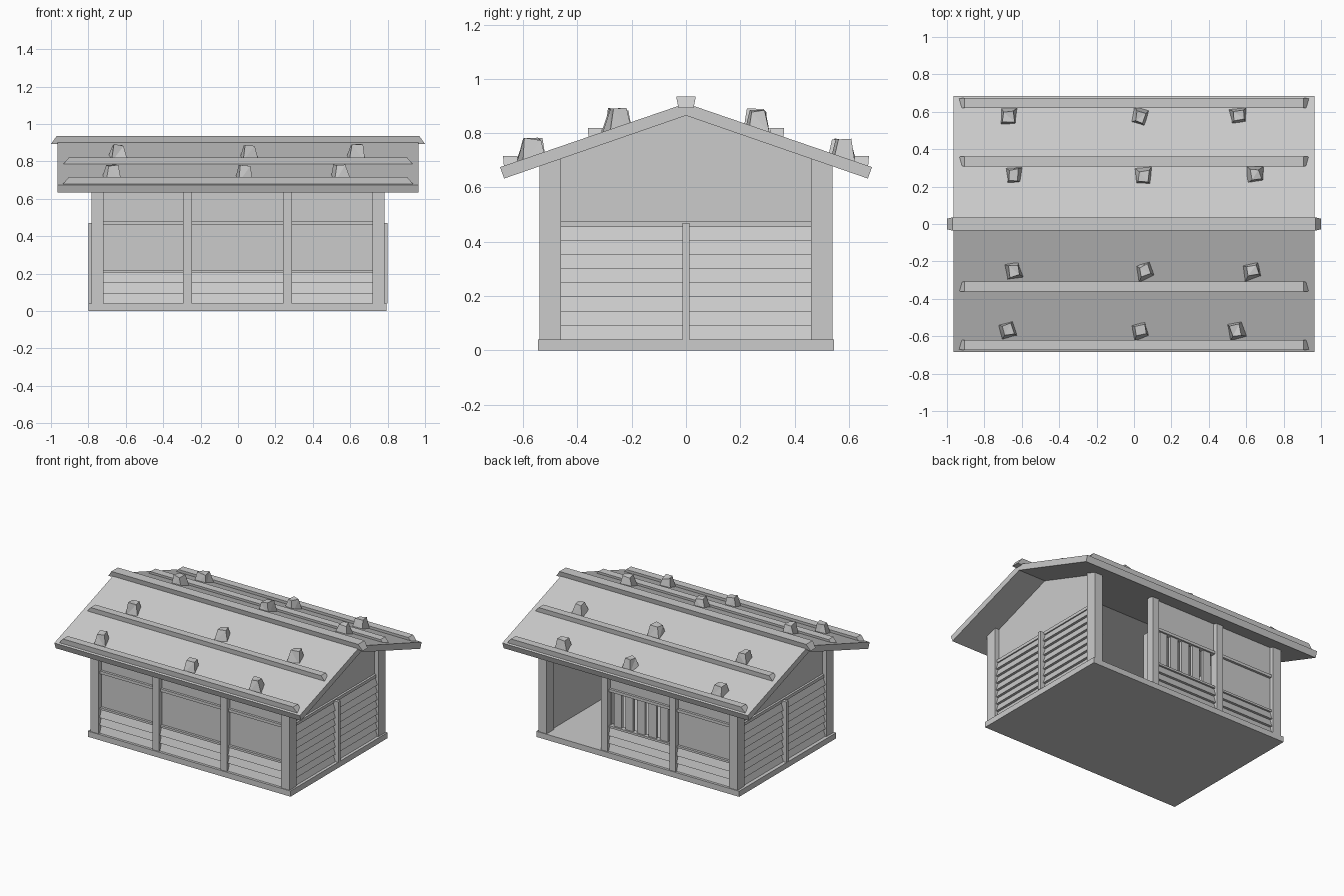
import bpy, bmesh, random
from mathutils import Matrix, Vector

cube = bpy.data.objects.get("Cube")
if cube:
    bpy.data.objects.remove(cube, do_unlink=True)

grey = bpy.data.materials.new("plain grey")
grey.use_nodes = True
tone = (0.6, 0.6, 0.6, 1)
grey.diffuse_color = tone
grey.node_tree.nodes["Principled BSDF"].inputs["Base Color"].default_value = tone


def finish(name, bm):
    bmesh.ops.recalc_face_normals(bm, faces=bm.faces)
    mesh = bpy.data.meshes.new(name)
    bm.to_mesh(mesh)
    bm.free()
    mesh.materials.append(grey)
    obj = bpy.data.objects.new(name, mesh)
    bpy.context.collection.objects.link(obj)
    return obj


def loft(name, low, high):
    """Closed solid between two matching outlines."""
    bm = bmesh.new()
    a = [bm.verts.new(p) for p in low]
    b = [bm.verts.new(p) for p in high]
    bm.faces.new(a)
    bm.faces.new(b)
    for i in range(len(a)):
        j = (i + 1) % len(a)
        bm.faces.new((a[i], a[j], b[j], b[i]))
    return finish(name, bm)


def prism(name, axis, profile, start, end):
    """Profile of (across, z) points pushed along x or y."""
    def place(t):
        return [(t, u, z) if axis == "x" else (u, t, z) for u, z in profile]
    return loft(name, place(start), place(end))


def box(name, x0, x1, y0, y1, z0, z1):
    return prism(name, "x", [(y0, z0), (y1, z0), (y1, z1), (y0, z1)], x0, x1)


def batten(name, y, half, length, inset, z0, z1, flare):
    """Roof pole with slanted ends and a wider top."""
    def ring(l, h, z):
        return [(-l, y - h, z), (l, y - h, z), (l, y + h, z), (-l, y + h, z)]
    loft(name, ring(length, half - flare, z0), ring(length - inset, half, z1))


def boards(name, axis, side, face, start, end, count, pitch):
    """Overlapping wedge boards, thick at the lower edge."""
    for i in range(count):
        z = FLOOR + i * pitch
        wedge = [(side * (face - 0.02), z), (side * (face + 0.022), z),
                 (side * (face + 0.004), z + pitch), (side * (face - 0.02), z + pitch)]
        prism(f"{name}_{i + 1}", axis, wedge, start, end)


FLOOR, EAVE_Z = 0.04, 0.69
SLOPE = 0.346

# Base slab
box("base", -0.8, 0.795, -0.545, 0.545, 0, FLOOR)

# Corner posts
for sx in (-1, 1):
    for sy in (-1, 1):
        xs = sorted((sx * 0.718, sx * 0.783))
        ys = sorted((sy * 0.46, sy * 0.54))
        box("corner_post", *xs, *ys, FLOOR, 0.715)

# Long walls in three bays
bays = [(-0.72, -0.295), (-0.245, 0.24), (0.29, 0.72)]
for sy, side in ((-1, "front"), (1, "back")):
    def strip(name, x0, x1, d0, d1, z0, z1):
        return box(f"{side}_{name}", x0, x1, *sorted((sy * d0, sy * d1)), z0, z1)

    for x0, x1 in ((-0.295, -0.245), (0.24, 0.29)):
        strip("middle_post", x0, x1, 0.48, 0.538, FLOOR, EAVE_Z)
    for n, (x0, x1) in enumerate(bays):
        if side == "back" and n == 2:
            continue  # open doorway
        boards(f"{side}_board_{n + 1}", "x", sy, 0.505, x0, x1, 3, 0.055)
        strip("lower_rail", x0, x1, 0.485, 0.522, 0.205, 0.22)
        strip("upper_rail", x0, x1, 0.485, 0.522, 0.46, 0.48)
        if side == "back" and n == 1:
            # Slatted window
            strip("upper_panel", x0, x1, 0.485, 0.505, 0.48, 0.7)
            gap = 0.03
            width = (x1 - x0 - 6 * gap) / 5
            for i in range(5):
                left = x0 + gap + i * (width + gap)
                strip("window_slat", left, left + width, 0.49, 0.51, 0.22, 0.46)
        else:
            strip("panel", x0, x1, 0.485, 0.505, 0.22, 0.7)

# Low return wall beside the doorway
box("doorway_return", 0.235, 0.255, 0.4, 0.5, FLOOR, 0.47)

# Gable end walls
gable = [(-0.48, FLOOR), (0.48, FLOOR), (0.48, 0.705), (0, 0.87), (-0.48, 0.705)]
for sx, side in ((-1, "right"), (1, "left")):
    prism(f"{side}_gable", "x", gable, sx * 0.73, sx * 0.75)
    boards(f"{side}_board", "y", sx, 0.752, -0.46, 0.46, 8, 0.052)
    box(f"{side}_gable_rail", *sorted((sx * 0.74, sx * 0.765)),
        -0.46, 0.46, 0.455, 0.477)
    box(f"{side}_gable_strut", *sorted((sx * 0.74, sx * 0.798)),
        -0.012, 0.012, FLOOR, 0.47)

# Pitched roof
roof = [(-0.67, 0.633), (0, 0.865), (0.67, 0.633),
        (0.685, 0.675), (0, 0.91), (-0.685, 0.675)]
prism("roof", "x", roof, -0.965, 0.965)

# Ridge beam and roof battens
batten("ridge_beam", 0, 0.036, 1.0, 0.03, 0.893, 0.935, 0.008)
for sy in (-1, 1):
    batten("upper_batten", sy * 0.335, 0.027, 0.935, 0.03, 0.785, 0.82, 0.003)
    batten("lower_batten", sy * 0.647, 0.027, 0.935, 0.03, 0.68, 0.716, 0.003)

# Stones holding down the roof
random.seed(4)
spots = [(-0.67, 0.575), (0.03, 0.575), (0.555, 0.58),
         (-0.64, 0.262), (0.05, 0.257), (0.645, 0.265),
         (-0.645, -0.25), (0.055, -0.25), (0.63, -0.25),
         (-0.675, -0.565), (0.03, -0.57), (0.55, -0.57)]
for x, y in spots:
    bm = bmesh.new()
    bmesh.ops.create_cube(bm, size=0.09)
    for v in bm.verts:
        if v.co.z > 0:
            v.co.x *= 0.55
            v.co.y *= 0.6
            v.co.x += random.uniform(-0.006, 0.006)
        v.co += Vector(random.uniform(-0.006, 0.006) for _ in range(3))
    turn = Matrix.Rotation(random.uniform(-0.4, 0.4), 4, "Z")
    z = 0.91 - SLOPE * abs(y) + 0.02
    bmesh.ops.transform(bm, matrix=Matrix.Translation((x, y, z)) @ turn, verts=bm.verts)
    bmesh.ops.triangulate(bm, faces=bm.faces)
    finish("roof_stone", bm)
